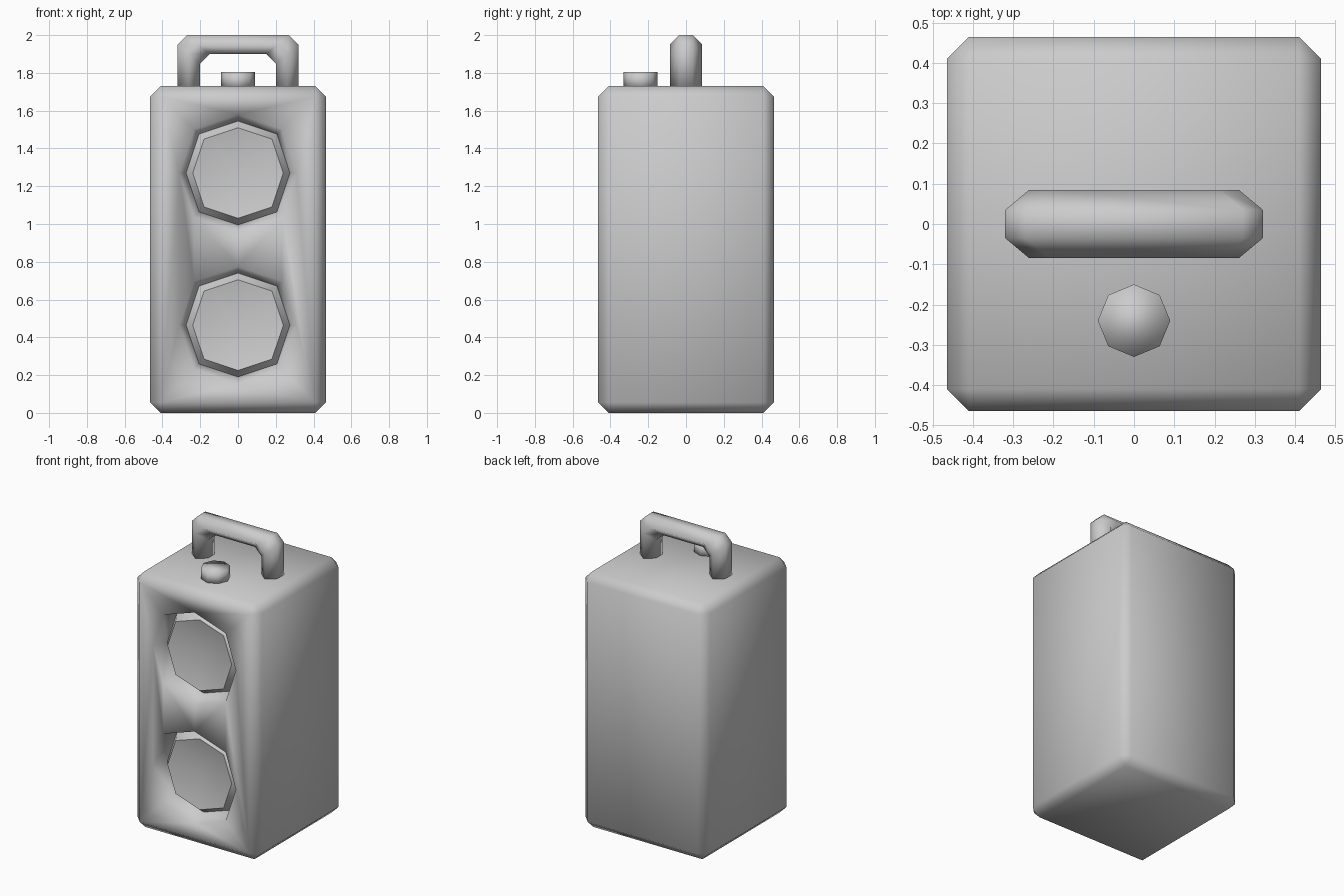
import bpy, bmesh, math

if "Cube" in bpy.data.objects:
    bpy.data.objects.remove(bpy.data.objects["Cube"])


def make_object(name, bm, smooth=True):
    bmesh.ops.recalc_face_normals(bm, faces=bm.faces)
    for f in bm.faces:
        f.smooth = smooth
    me = bpy.data.meshes.new(name)
    bm.to_mesh(me)
    bm.free()
    ob = bpy.data.objects.new(name, me)
    bpy.context.collection.objects.link(ob)
    return ob


def skin(bm, rings, closed=True):
    """Bridge a list of vertex rings with quads and cap the ends."""
    n = len(rings[0])
    for a, b in zip(rings, rings[1:]):
        for i in range(n):
            j = (i + 1) % n
            bm.faces.new((a[i], a[j], b[j], b[i]))
    if closed:
        bm.faces.new(rings[0])
        bm.faces.new(rings[-1])


# Body: box with a single-step bevel
W, H, B = 0.93, 1.73, 0.055
bm = bmesh.new()
bmesh.ops.create_cube(bm, size=1)
for v in bm.verts:
    v.co = (v.co.x * W, v.co.y * W, (v.co.z + 0.5) * H)
bmesh.ops.bevel(bm, geom=bm.edges[:], offset=B, segments=1, affect='EDGES')
body = make_object("body", bm)

# Lamp cutters: sunken octagons with a raised rim and a shallow dish
PROFILE = [(0.322, -0.50), (0.275, -0.36), (0.24, -0.41)]
for label, zc in (("upper", 1.27), ("lower", 0.465)):
    bm = bmesh.new()
    rings = []
    for r, y in PROFILE:
        ring = []
        for i in range(8):
            a = i * math.pi / 4
            k = r * (1.06 if i % 2 else 1.0)
            ring.append(bm.verts.new((k * math.cos(a), y, zc + k * math.sin(a))))
        rings.append(ring)
    skin(bm, rings, closed=False)
    bm.faces.new(rings[0])
    tip = bm.verts.new((0, -0.36, zc))
    for i in range(8):
        bm.faces.new((rings[-1][i], rings[-1][(i + 1) % 8], tip))
    cutter = make_object(label + "_lamp_cutter", bm)
    cutter.hide_render = True
    mod = body.modifiers.new(label + "_lamp", 'BOOLEAN')
    mod.operation = 'DIFFERENCE'
    mod.solver = 'EXACT'
    mod.object = cutter
    bpy.context.view_layer.objects.active = body
    bpy.ops.object.modifier_apply(modifier=mod.name)
    bpy.data.objects.remove(cutter)

# Crisp lamp rims, everything else smooth
bm = bmesh.new()
bm.from_mesh(body.data)
for f in bm.faces:
    f.smooth = True
for e in bm.edges:
    in_lamp = all(abs(v.co.x) < 0.3 and -0.42 < v.co.y < -0.3
                  and 0.1 < v.co.z < 1.65 for v in e.verts)
    if in_lamp and (e.verts[0].co - e.verts[1].co).y ** 2 < 1e-6:
        e.smooth = False
bm.to_mesh(body.data)
bm.free()

# Handle: hexagonal bar swept between an outer and an inner outline
half = [((0.32, 1.715), (0.20, 1.715)),
        ((0.32, 1.95), (0.20, 1.85)),
        ((0.27, 2.00), (0.15, 1.90))]
path = half + [((-o[0], o[1]), (-i[0], i[1])) for o, i in reversed(half)]
SECTION = [(1, -0.035), (1, 0.035), (0.5, 0.085), (0, 0.035), (0, -0.035), (0.5, -0.085)]
bm = bmesh.new()
rings = [[bm.verts.new((i[0] + t * (o[0] - i[0]), y, i[1] + t * (o[1] - i[1])))
          for t, y in SECTION] for o, i in path]
skin(bm, rings)
make_object("handle", bm)

# Button
bm = bmesh.new()
rings = [[bm.verts.new((0.09 * math.cos(i * math.pi / 4),
                        -0.24 + 0.09 * math.sin(i * math.pi / 4), z))
          for i in range(8)] for z in (1.715, 1.805)]
skin(bm, rings)
make_object("button", bm)
